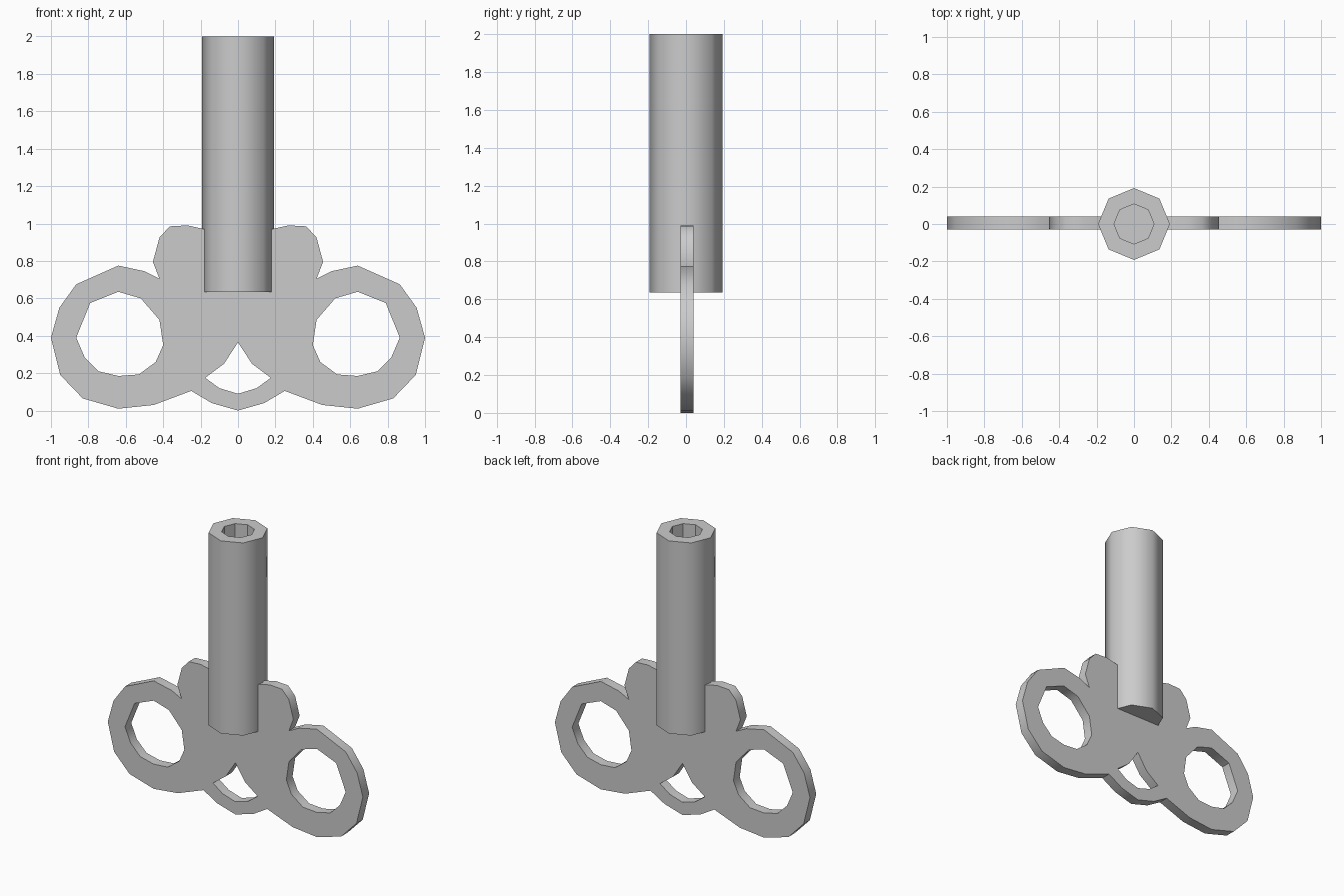
import bpy, bmesh
from math import radians, sin, cos, pi

cube = bpy.data.objects.get("Cube")
if cube:
    bpy.data.objects.remove(cube, do_unlink=True)

grey = bpy.data.materials.new("plain grey")
grey.use_nodes = True
COLOR = (0.6, 0.6, 0.6, 1)
grey.diffuse_color = COLOR
grey.node_tree.nodes["Principled BSDF"].inputs["Base Color"].default_value = COLOR


def add_object(name, mesh):
    obj = bpy.data.objects.new(name, mesh)
    bpy.context.collection.objects.link(obj)
    mesh.materials.clear()
    mesh.materials.append(grey)
    return obj


def smooth(obj, angle):
    bpy.ops.object.select_all(action='DESELECT')
    obj.select_set(True)
    bpy.context.view_layer.objects.active = obj
    bpy.ops.object.shade_smooth_by_angle(angle=radians(angle))


def mirrored(half):
    # Close a right-hand half profile that starts and ends on x = 0
    return half + [(-x, z) for x, z in reversed(half[1:-1])]


# Key bow: flat plate with two finger rings and a pointed centre opening
outline = mirrored([
    (0, 0), (.14, .04), (.25, .105), (.45, .03), (.64, .01), (.83, .065),
    (.95, .19), (1, .39), (.955, .55), (.865, .675), (.64, .775), (.5, .745),
    (.42, .705), (.455, .795), (.42, .925), (.365, .985), (.27, .99),
    (.18, .97), (0, .93)])
centre_hole = mirrored([(0, .09), (.1, .12), (.175, .175), (.075, .25), (0, .365)])
ring_hole = [(.4, .35), (.42, .485), (.52, .6), (.64, .635), (.79, .575),
             (.865, .39), (.82, .285), (.745, .21), (.64, .185), (.53, .193),
             (.44, .26)]
left_hole = [(-x, z) for x, z in ring_hole]

curve = bpy.data.curves.new("bow_profile", 'CURVE')
curve.dimensions = '2D'
curve.fill_mode = 'BOTH'
curve.extrude = 0.035
for points in (outline, centre_hole, ring_hole, left_hole):
    spline = curve.splines.new('POLY')
    spline.points.add(len(points) - 1)
    for p, (x, z) in zip(spline.points, points):
        p.co = (x, z, 0, 1)
    spline.use_cyclic_u = True

helper = bpy.data.objects.new("bow_helper", curve)
bpy.context.collection.objects.link(helper)
bpy.context.view_layer.update()
graph = bpy.context.evaluated_depsgraph_get()
plate_mesh = bpy.data.meshes.new_from_object(helper.evaluated_get(graph))
bpy.data.objects.remove(helper, do_unlink=True)

bm = bmesh.new()
bm.from_mesh(plate_mesh)
bmesh.ops.remove_doubles(bm, verts=bm.verts, dist=0.0005)
bmesh.ops.recalc_face_normals(bm, faces=bm.faces)
bm.to_mesh(plate_mesh)
bm.free()
plate = add_object("key_bow", plate_mesh)
plate.rotation_euler.x = radians(90)
plate.location.y = 0.005
smooth(plate, 46)

# Shaft: octagonal barrel with a blind octagonal bore in its top
SIDES, BOTTOM, TOP, FLOOR = 8, 0.635, 2.0, 1.4
bm = bmesh.new()


def ring(radius, z):
    return [bm.verts.new((radius * cos(2 * pi * i / SIDES),
                          radius * sin(2 * pi * i / SIDES), z))
            for i in range(SIDES)]


rings = [ring(.192, BOTTOM), ring(.192, TOP), ring(.107, TOP), ring(.107, FLOOR)]
bm.faces.new(rings[0])
bm.faces.new(rings[-1])
for a, b in zip(rings, rings[1:]):
    for i in range(SIDES):
        j = (i + 1) % SIDES
        bm.faces.new((a[i], a[j], b[j], b[i]))
bmesh.ops.recalc_face_normals(bm, faces=bm.faces)
mesh = bpy.data.meshes.new("key_shaft")
bm.to_mesh(mesh)
bm.free()
shaft = add_object("key_shaft", mesh)
smooth(shaft, 46)
# Bore walls keep flat facets
for face in mesh.polygons:
    c = face.center
    if c.x ** 2 + c.y ** 2 < 0.12 ** 2:
        face.use_smooth = False
